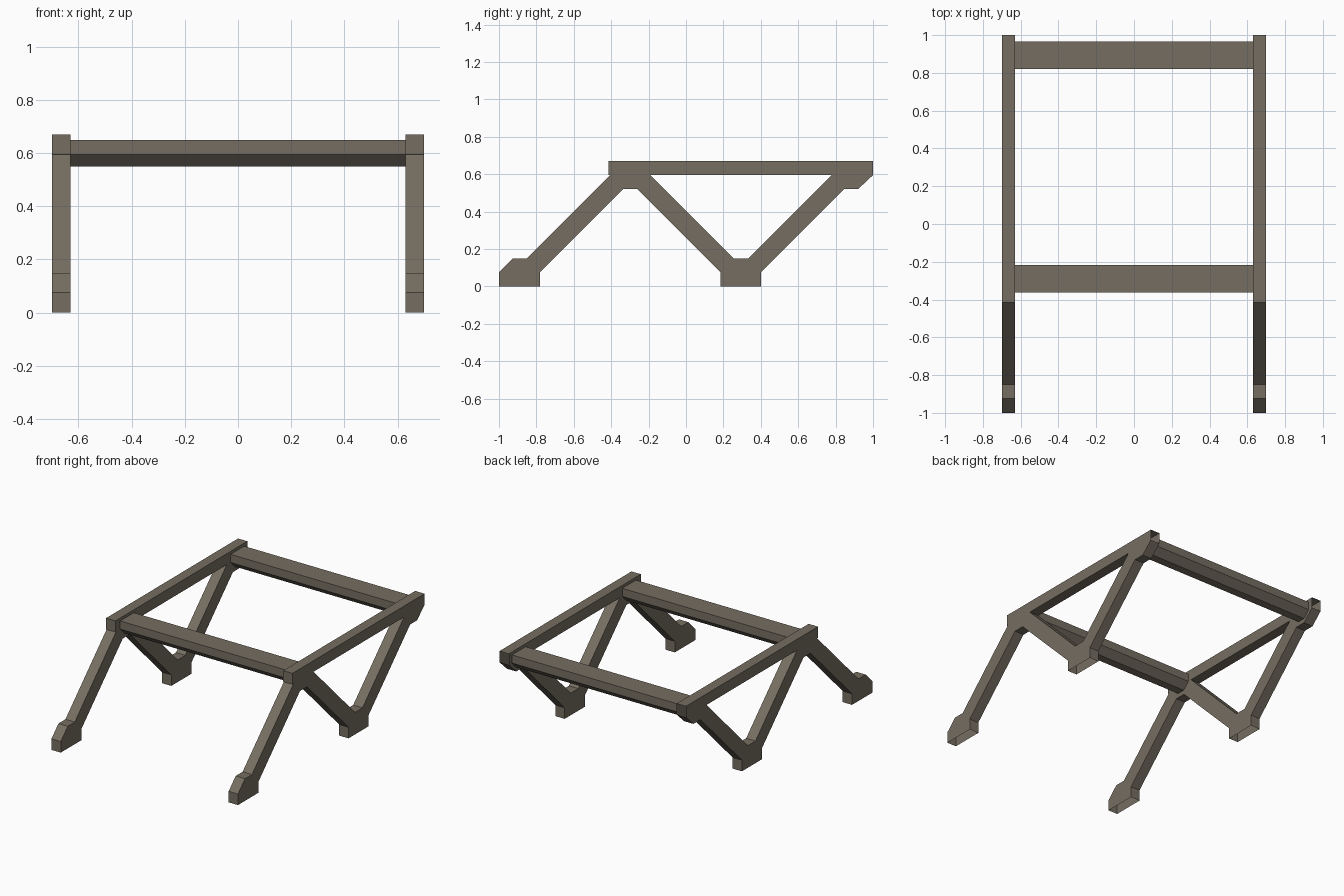
import bpy, bmesh

if "Cube" in bpy.data.objects:
    bpy.data.objects.remove(bpy.data.objects["Cube"])

wood = bpy.data.materials.new("weathered brown")
wood.diffuse_color = (0.18, 0.155, 0.12, 1)
wood.use_nodes = True
wood.node_tree.nodes["Principled BSDF"].inputs["Base Color"].default_value = wood.diffuse_color


def extrude_profile(name, loops, x0, x1, open_rule):
    """Fill closed (y, z) loops, extrude along x, drop faces matching open_rule."""
    bm = bmesh.new()
    for pts in loops:
        vs = [bm.verts.new((x0, y, z)) for y, z in pts]
        for i, v in enumerate(vs):
            bm.edges.new((v, vs[(i + 1) % len(vs)]))
    bmesh.ops.triangle_fill(bm, edges=bm.edges[:], use_beauty=True)
    ext = bmesh.ops.extrude_face_region(bm, geom=bm.faces[:], use_keep_orig=True)
    verts = [g for g in ext["geom"] if isinstance(g, bmesh.types.BMVert)]
    bmesh.ops.translate(bm, verts=verts, vec=(x1 - x0, 0, 0))
    bmesh.ops.recalc_face_normals(bm, faces=bm.faces[:])
    bm.normal_update()
    drop = [f for f in bm.faces if open_rule(f.calc_center_median(), f.normal)]
    bmesh.ops.delete(bm, geom=drop, context='FACES')
    me = bpy.data.meshes.new(name)
    bm.to_mesh(me)
    bm.free()
    me.materials.append(wood)
    ob = bpy.data.objects.new(name, me)
    bpy.context.collection.objects.link(ob)
    return ob


# Side truss: top rail, slanted legs and feet in one outline, with a window
outline = [(-0.415, 0.67), (1, 0.67), (1, 0.595), (0.92, 0.52), (0.845, 0.52),
           (0.4, 0.075), (0.4, 0), (0.185, 0), (0.185, 0.075), (-0.26, 0.52),
           (-0.335, 0.52), (-0.78, 0.075), (-0.78, 0), (-1, 0), (-1, 0.075),
           (-0.925, 0.15), (-0.85, 0.15), (-0.405, 0.595), (-0.415, 0.595)]
window = [(-0.19, 0.595), (0.255, 0.15), (0.335, 0.15), (0.78, 0.595)]
# Foot undersides and the rear rail ends are open
truss = extrude_profile("side_truss", [outline, window], 0.63, 0.70,
                        lambda c, n: c.z < 0.001 or c.y > 0.999)
mirror = truss.modifiers.new("mirror", 'MIRROR')
mirror.use_mirror_merge = False

# Cross beams with chamfered undersides, ends hidden against the trusses
for name, y in (("front_cross_beam", -0.29), ("rear_cross_beam", 0.893)):
    section = [(y - 0.073, 0.65), (y + 0.073, 0.65), (y + 0.073, 0.595),
               (y + 0.028, 0.55), (y - 0.028, 0.55), (y - 0.073, 0.595)]
    extrude_profile(name, [section], -0.63, 0.63, lambda c, n: abs(n.x) > 0.9)
